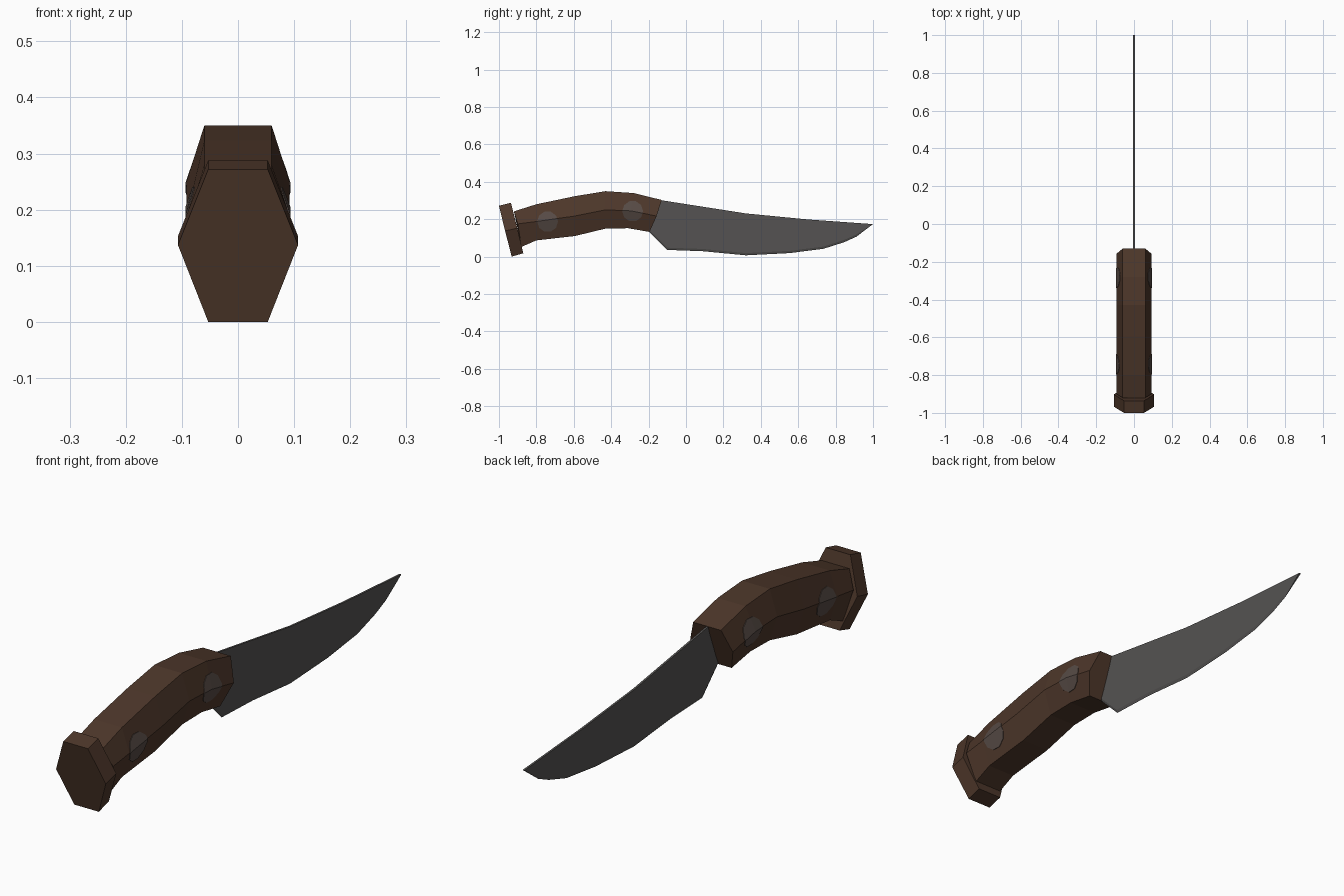
import bpy, bmesh, math
from mathutils import Matrix

if "Cube" in bpy.data.objects:
    bpy.data.objects.remove(bpy.data.objects["Cube"])


def material(name, rgb):
    m = bpy.data.materials.new(name)
    m.diffuse_color = (*rgb, 1)
    m.use_nodes = True
    m.node_tree.nodes["Principled BSDF"].inputs["Base Color"].default_value = m.diffuse_color
    return m


WOOD = material("dark brown wood", (0.075, 0.038, 0.023))
STEEL = material("dark grey steel", (0.090, 0.086, 0.084))
RIVET = material("dull rivet metal", (0.095, 0.070, 0.060))


def finish(name, bm, mat):
    bmesh.ops.recalc_face_normals(bm, faces=bm.faces)
    me = bpy.data.meshes.new(name)
    bm.to_mesh(me)
    bm.free()
    me.materials.append(mat)
    ob = bpy.data.objects.new(name, me)
    bpy.context.collection.objects.link(ob)
    return ob


def hex_loft(name, stations, flat, wide, mat):
    """Loft six-sided sections, each given as top, middle, bottom (y, z)."""
    bm = bmesh.new()
    rings = []
    for t, m, b in stations:
        pts = [(flat, *t), (wide, *m), (flat, *b), (-flat, *b), (-wide, *m), (-flat, *t)]
        rings.append([bm.verts.new(p) for p in pts])
    for r, s in zip(rings, rings[1:]):
        for i in range(6):
            j = (i + 1) % 6
            bm.faces.new((r[i], r[j], s[j], s[i]))
    bm.faces.new(rings[0])
    bm.faces.new(rings[-1])
    return finish(name, bm, mat)


# Curved handle
GRIP = [((-0.92, 0.242), (-0.90, 0.175), (-0.88, 0.052)),
        ((-0.80, 0.280), (-0.80, 0.188), (-0.80, 0.087)),
        ((-0.595, 0.323), (-0.595, 0.217), (-0.595, 0.110)),
        ((-0.43, 0.350), (-0.43, 0.250), (-0.43, 0.150)),
        ((-0.28, 0.340), (-0.295, 0.245), (-0.31, 0.152)),
        ((-0.13, 0.303), (-0.157, 0.217), (-0.195, 0.132))]
hex_loft("handle", GRIP, 0.06, 0.092, WOOD)

# Tilted pommel plate
hex_loft("pommel", [((-1.0, 0.272), (-0.967, 0.137), (-0.932, 0.0)),
                    ((-0.936, 0.288), (-0.902, 0.153), (-0.870, 0.018))],
         0.053, 0.107, WOOD)

# Rivets: discs that follow the faceted handle, cut from a slightly wider copy
helper = hex_loft("rivet_helper", GRIP, 0.062, 0.094, RIVET)
helper.hide_render = True
helper.hide_viewport = True
for name, y, z in (("rear_rivet", -0.74, 0.187), ("front_rivet", -0.285, 0.243)):
    bm = bmesh.new()
    bmesh.ops.create_cone(bm, cap_ends=True, segments=10, radius1=0.056, radius2=0.056,
                          depth=0.4, matrix=Matrix.Translation((0, y, z))
                          @ Matrix.Rotation(math.pi / 2, 4, 'Y'))
    ob = finish(name, bm, RIVET)
    mod = ob.modifiers.new("follow handle", 'BOOLEAN')
    mod.operation = 'INTERSECT'
    mod.solver = 'EXACT'
    mod.object = helper

# Blade: flat sides with a narrow ground bevel along the cutting edge
SPINE = [(-0.20, 0.20), (-0.135, 0.302), (0.32, 0.231), (0.65, 0.199), (1.0, 0.174)]
EDGE = [(0.91, 0.106), (0.845, 0.077), (0.735, 0.042), (0.555, 0.019),
        (0.32, 0.007), (0.09, 0.029), (-0.10, 0.036), (-0.20, 0.135)]
bm = bmesh.new()
T = 0.004
sharp = [bm.verts.new((0, y, z)) for y, z in EDGE]
sides = []
for x in (-T, T):
    spine = [bm.verts.new((x, y, z)) for y, z in SPINE]
    ground = [bm.verts.new((x, y, z + 0.012)) for y, z in EDGE]
    bm.faces.new(spine + ground)
    for i in range(len(EDGE) - 1):
        bm.faces.new((ground[i], ground[i + 1], sharp[i + 1], sharp[i]))
    bm.faces.new((spine[-1], ground[0], sharp[0]))
    sides.append((spine, ground))
(sa, ga), (sb, gb) = sides
for i in range(len(SPINE) - 1):
    bm.faces.new((sa[i], sa[i + 1], sb[i + 1], sb[i]))
bm.faces.new((sa[0], sb[0], gb[-1], sharp[-1], ga[-1]))
bm.faces.new((sa[-1], sb[-1], sharp[0]))
finish("blade", bm, STEEL)
